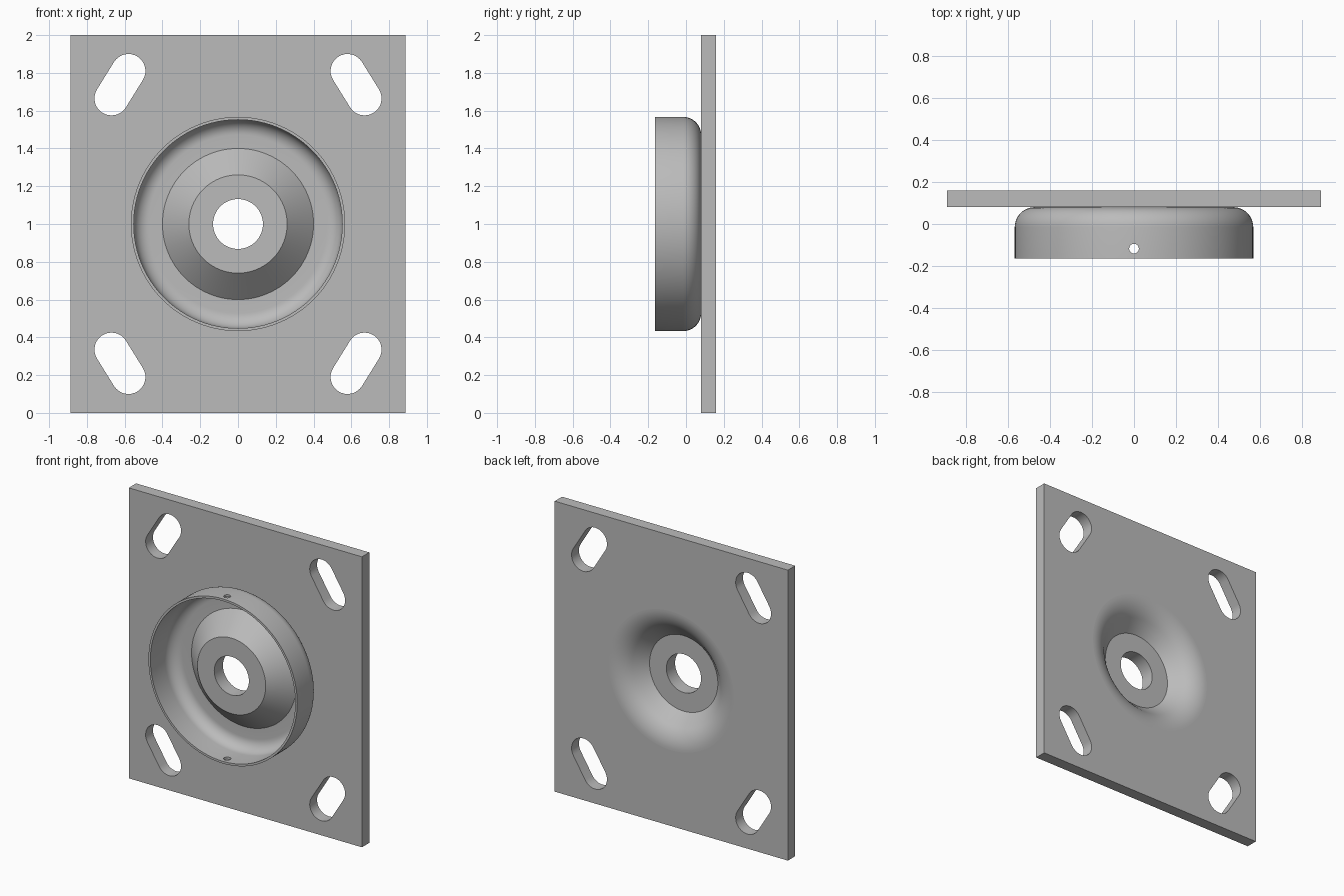
import bpy, bmesh
from math import sin, cos, pi, radians, atan2
from mathutils import Vector, Matrix

cube = bpy.data.objects.get("Cube")
if cube:
    bpy.data.objects.remove(cube)

SEG = 96
MID = 1.0                      # height of the hub axis
FRONT, BACK = 0.08, 0.16       # plate faces
DISH_R = 0.478                 # where the dish meets the plate

steel = bpy.data.materials.new("grey steel")
steel.use_nodes = True
colour = (0.5, 0.5, 0.5, 1)
steel.diffuse_color = colour
steel.node_tree.nodes["Principled BSDF"].inputs["Base Color"].default_value = colour


def arc(cx, cy, r, start, end, n):
    """Points on an arc, angles in degrees."""
    steps = [radians(start + (end - start) * i / n) for i in range(n + 1)]
    return [(cx + r * cos(a), cy + r * sin(a)) for a in steps]


def slot(p, q, r):
    """Outline of a round-ended slot between two centres."""
    a = atan2(q[1] - p[1], q[0] - p[0]) * 180 / pi
    return arc(*p, r, a + 90, a + 270, 16) + arc(*q, r, a - 90, a + 90, 16)


def select(obj):
    bpy.ops.object.select_all(action="DESELECT")
    obj.select_set(True)
    bpy.context.view_layer.objects.active = obj


def mesh_object(name, bm):
    mesh = bpy.data.meshes.new(name)
    bm.to_mesh(mesh)
    bm.free()
    obj = bpy.data.objects.new(name, mesh)
    bpy.context.collection.objects.link(obj)
    mesh.materials.append(steel)
    return obj


# Mounting plate: filled outline with four slots and the hub opening
w = 0.888
outlines = [[(-w, 0), (w, 0), (w, 2), (-w, 2)],
            arc(0, MID, DISH_R, 0, 360, SEG)[:-1]]
for sx in (-1, 1):
    for sz in (-1, 1):
        outlines.append(slot((sx * 0.58, MID + sz * 0.81),
                             (sx * 0.67, MID + sz * 0.665), 0.09))
curve = bpy.data.curves.new("mounting_plate", "CURVE")
curve.dimensions = "2D"
curve.fill_mode = "BOTH"
curve.extrude = (BACK - FRONT) / 2
for pts in outlines:
    spline = curve.splines.new("POLY")
    spline.points.add(len(pts) - 1)
    for point, (x, y) in zip(spline.points, pts):
        point.co = (x, y, 0, 1)
    spline.use_cyclic_u = True
plate = bpy.data.objects.new("mounting_plate", curve)
bpy.context.collection.objects.link(plate)
curve.materials.append(steel)
plate.rotation_euler.x = pi / 2
plate.location.y = (FRONT + BACK) / 2
select(plate)
bpy.ops.object.convert(target="MESH")
plate = bpy.context.object
bpy.ops.object.transform_apply(location=True, rotation=True, scale=True)
bpy.ops.object.shade_smooth_by_angle(angle=radians(30))

# Hub: closed (radius, y) section with boss, cone, cup and rear dish
section = [(0.132, -0.07), (0.26, -0.07), (0.40, 0.066)]
section += arc(0.472, -0.014, 0.08, 90, 0, 10)          # inner cup corner
section += [(0.552, -0.165), (0.567, -0.165)]           # cup rim
section += arc(0.472, -0.015, 0.095, 0, 90, 10)         # outer cup corner
section += [(DISH_R, FRONT)]
section += arc(DISH_R, BACK - 0.2, 0.2, 90, 135, 12)    # dish flare
section += [(0.26, 0.025), (0.132, 0.025)]
bm = bmesh.new()
rings = []
for i in range(SEG):
    a = 2 * pi * i / SEG
    rings.append([bm.verts.new((r * cos(a), y, MID + r * sin(a)))
                  for r, y in section])
for i in range(SEG):
    here, there = rings[i], rings[(i + 1) % SEG]
    for j in range(len(section)):
        k = (j + 1) % len(section)
        bm.faces.new((here[j], here[k], there[k], there[j]))
bmesh.ops.recalc_face_normals(bm, faces=bm.faces)
hub = mesh_object("hub_cup", bm)

# Small holes through the top and bottom of the cup wall
bm = bmesh.new()
bmesh.ops.create_cone(bm, cap_ends=True, segments=24, radius1=0.023,
                      radius2=0.023, depth=1.3,
                      matrix=Matrix.Translation(Vector((0, -0.117, MID))))
cutter = mesh_object("pin_hole_cutter", bm)
cutter.hide_render = True
select(hub)
mod = hub.modifiers.new("pin_holes", "BOOLEAN")
mod.operation = "DIFFERENCE"
mod.solver = "EXACT"
mod.object = cutter
bpy.ops.object.modifier_apply(modifier=mod.name)
bpy.data.objects.remove(cutter)
bpy.ops.object.shade_smooth_by_angle(angle=radians(30))
